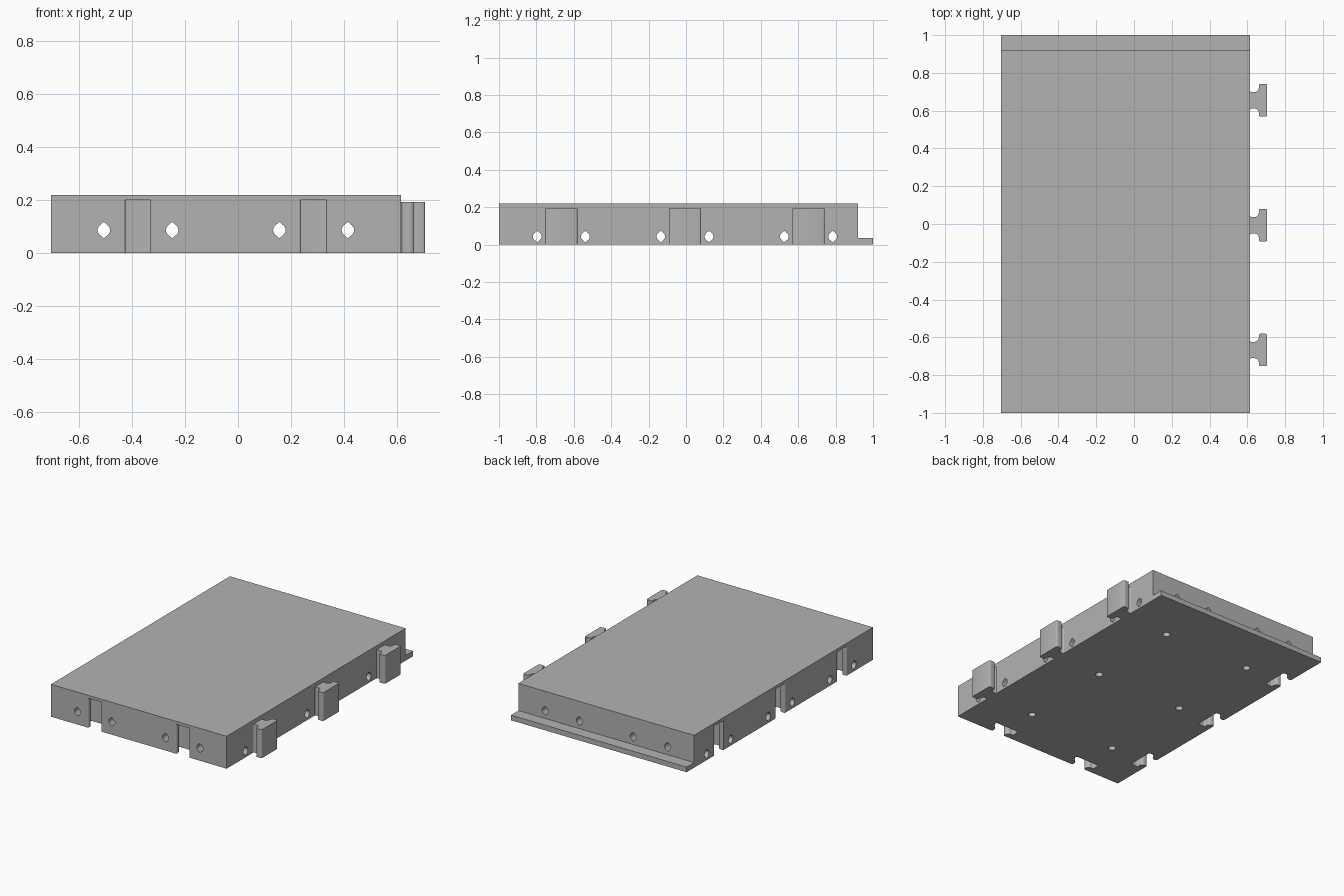
import bpy, bmesh, math

if "Cube" in bpy.data.objects:
    bpy.data.objects.remove(bpy.data.objects["Cube"], do_unlink=True)

GREY = (0.45, 0.45, 0.45, 1)
mat = bpy.data.materials.new("plain grey")
mat.use_nodes = True
mat.diffuse_color = GREY
mat.node_tree.nodes["Principled BSDF"].inputs["Base Color"].default_value = GREY

LEFT, RIGHT, FRONT, BACK = 0.615, -0.705, -1.0, 0.92
TOP, SOCKET_TOP, PLUG_TOP = 0.22, 0.2, 0.193
SIDE_Y = [-0.667 + 0.661 * i for i in range(3)]
FRONT_X = (-0.377, 0.285)
HOLE_OFFSET = 0.129


def prism(name, outline, place, start, end):
    """Extrude a 2D outline; place(u, v, w) turns it into model space."""
    bm = bmesh.new()
    rings = [[bm.verts.new(place(u, v, w)) for u, v in outline] for w in (start, end)]
    n = len(outline)
    for ring in rings:
        bm.faces.new(ring)
    for i in range(n):
        j = (i + 1) % n
        bm.faces.new((rings[0][i], rings[0][j], rings[1][j], rings[1][i]))
    bmesh.ops.recalc_face_normals(bm, faces=bm.faces)
    mesh = bpy.data.meshes.new(name)
    bm.to_mesh(mesh)
    bm.free()
    mesh.materials.append(mat)
    obj = bpy.data.objects.new(name, mesh)
    bpy.context.collection.objects.link(obj)
    return obj


def arc(cx, cy, r, a0, a1, steps=5):
    angles = [math.radians(a0 + (a1 - a0) * i / steps) for i in range(steps + 1)]
    return [(cx + r * math.cos(a), cy + r * math.sin(a)) for a in angles]


def tee(gap, root):
    """T-shaped outline: u runs outward from the root, v across the neck."""
    neck, head = 0.043 + gap, 0.086 + gap
    half = [(root, neck + 0.006), (0.0, neck + 0.006)]
    half += arc(0.008, neck + 0.008, 0.008, 195, 270, 3)
    half += arc(0.022 - gap, neck + 0.024, 0.024, 270, 360)
    half += arc(0.054 - gap, head - 0.008, 0.008, 180, 90, 3)
    half += arc(0.082 + gap, head - 0.008, 0.008, 90, 0, 3)
    return half + [(u, -v) for u, v in reversed(half)]


def smooth(obj):
    bpy.ops.object.select_all(action='DESELECT')
    obj.select_set(True)
    bpy.context.view_layer.objects.active = obj
    bpy.ops.object.shade_smooth_by_angle(angle=math.radians(35))


# Slab with a thin lip along the back
slab = prism("slab",
             [(FRONT, 0), (1, 0), (1, 0.035), (BACK, 0.035), (BACK, TOP), (FRONT, TOP)],
             lambda u, v, w: (w, u, v), RIGHT, LEFT)

cutters = []

# T-shaped sockets on the right side and the front
socket = tee(0.004, -0.05)
for y in SIDE_Y:
    cutters.append(prism("side_socket", socket,
                         lambda u, v, w: (RIGHT + u, y + v, w), -0.1, SOCKET_TOP))
for x in FRONT_X:
    cutters.append(prism("front_socket", socket,
                         lambda u, v, w: (x + v, FRONT + u, w), -0.1, SOCKET_TOP))

# Pin tunnels beside each socket, pointed at top and bottom
side = arc(0, 0, 0.0235, -48, 48, 6)
tunnel = [(0, -0.031)] + side + [(0, 0.031)] + [(-u, -v) for u, v in side]
for s in (-HOLE_OFFSET, HOLE_OFFSET):
    for y in SIDE_Y:
        cutters.append(prism("cross_tunnel", tunnel,
                             lambda u, v, w: (w, y + s + u, 0.043 + v), -1, 1))
    for x in FRONT_X:
        cutters.append(prism("long_tunnel", tunnel,
                             lambda u, v, w: (x + s + u, w, 0.087 + v), -1.2, 1.2))

# Blind round holes underneath
ring = arc(0, 0, 0.024, 0, 345, 23)
for x in (-0.39, 0.27):
    for y in SIDE_Y:
        cutters.append(prism("bottom_hole", ring,
                             lambda u, v, w: (x + u, y - 0.015 + v, w), -0.1, 0.12))

for cutter in cutters:
    cutter.hide_render = True
    mod = slab.modifiers.new("cut", 'BOOLEAN')
    mod.operation, mod.solver, mod.object = 'DIFFERENCE', 'EXACT', cutter
    bpy.context.view_layer.objects.active = slab
    bpy.ops.object.modifier_apply(modifier=mod.name)
for cutter in cutters:
    bpy.data.objects.remove(cutter, do_unlink=True)
smooth(slab)

# Matching T-shaped plugs on the left side
plug = tee(0, 0.0)[1:-1]
for i, y in enumerate(SIDE_Y):
    smooth(prism(f"plug_{i + 1}", plug,
                 lambda u, v, w: (LEFT + u, y + v, w), 0, PLUG_TOP))
